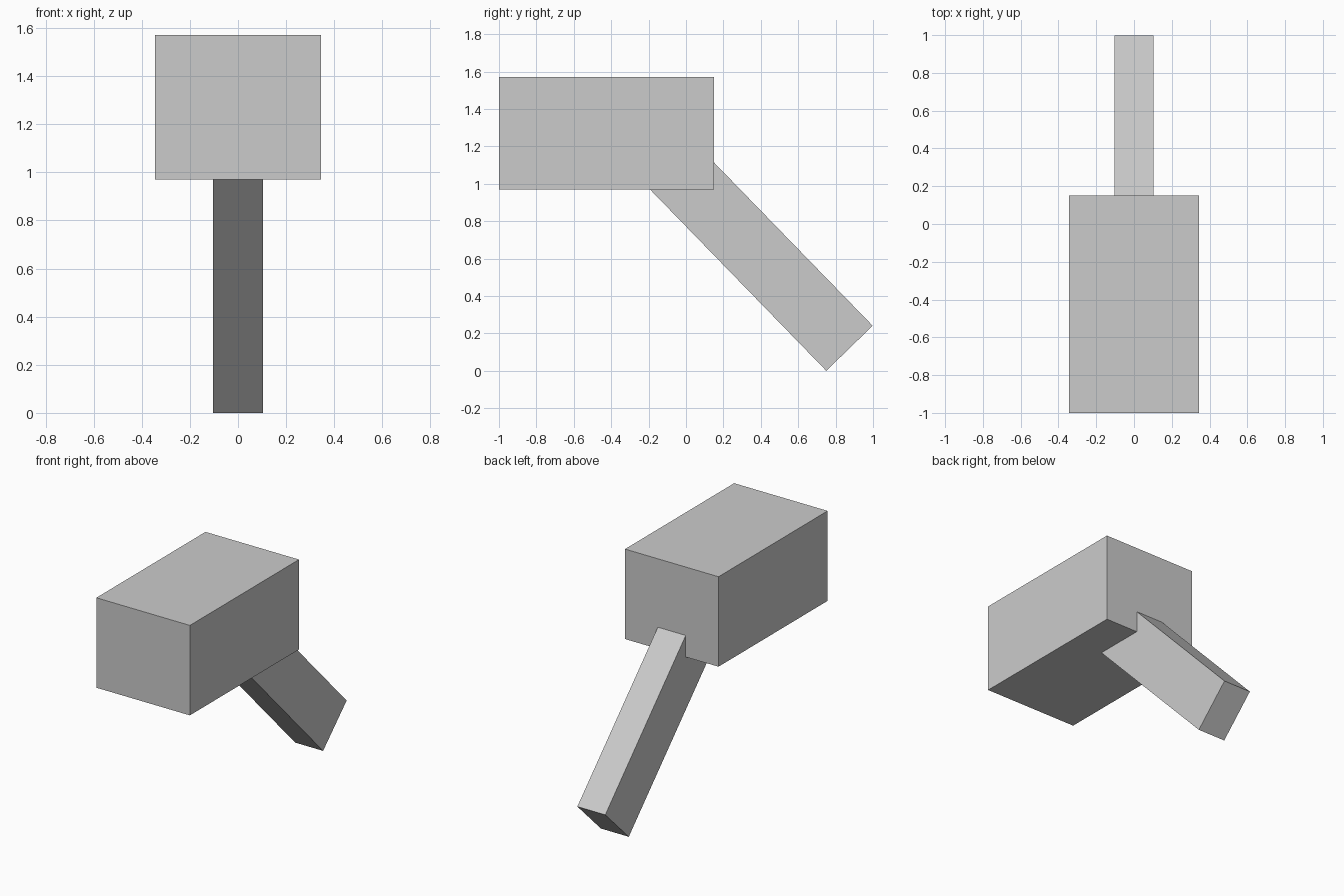
import bpy
from math import atan2
from mathutils import Vector

if "Cube" in bpy.data.objects:
    bpy.data.objects.remove(bpy.data.objects["Cube"])


def box(name, size, centre, tilt=0.0):
    bpy.ops.mesh.primitive_cube_add(size=1, location=centre)
    obj = bpy.context.object
    obj.name = name
    obj.scale = size
    bpy.ops.object.transform_apply(location=False, rotation=False, scale=True)
    obj.rotation_euler.x = tilt
    return obj


# Rectangular head
box("head", (0.69, 1.15, 0.60), (0, -0.425, 1.27))

# Slanted handle, running from its lower end up into the head
low, high = Vector((0, 0.75, 0.0)), Vector((0, 0.998, 0.241))
across = high - low
along = Vector((0, -across.z, across.y)).normalized()
length = 1.45
box("handle", (0.206, across.length, length),
    (low + high) / 2 + along * length / 2, atan2(across.z, across.y))
